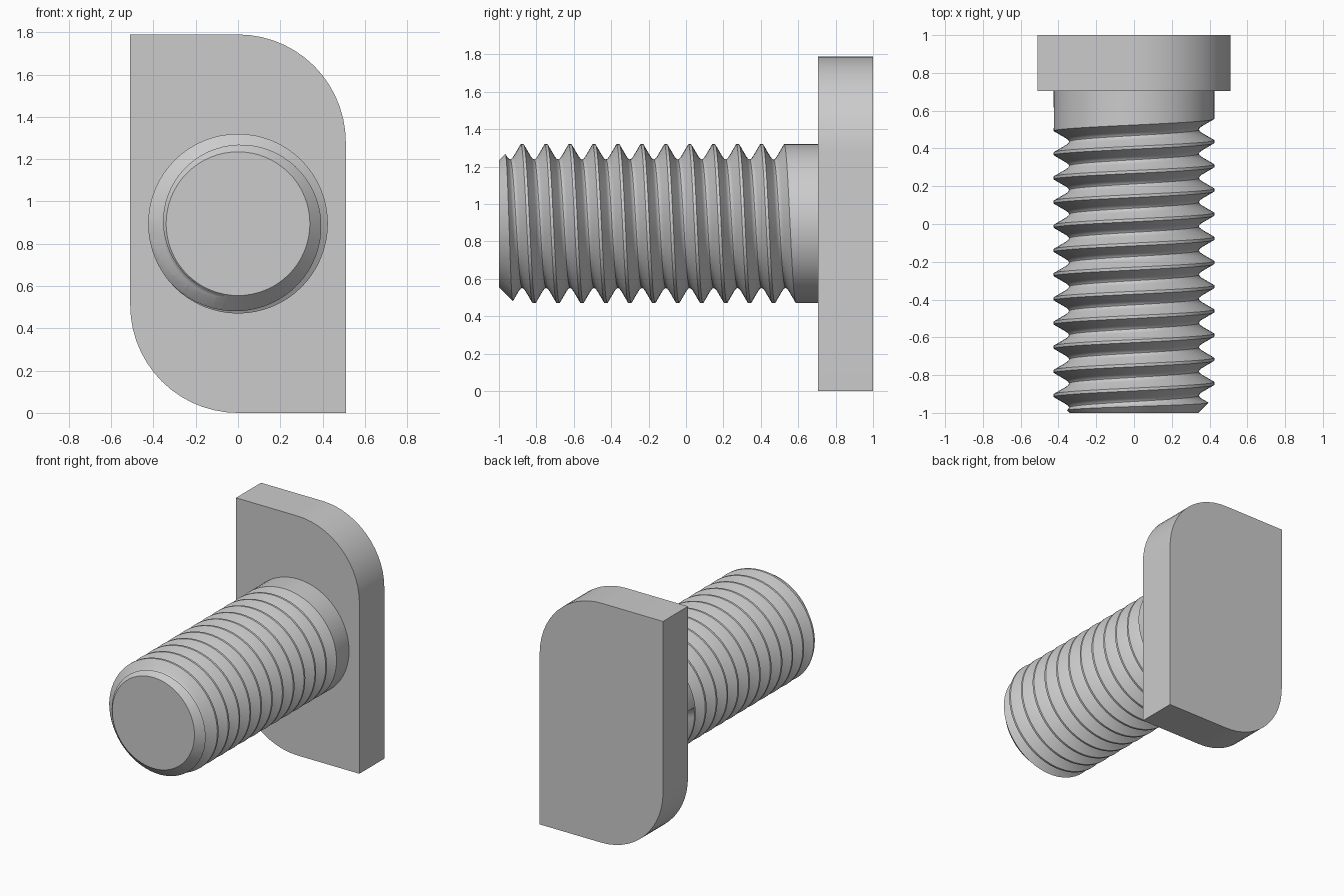
import bpy, bmesh
from math import pi, sin, cos

if "Cube" in bpy.data.objects:
    bpy.data.objects.remove(bpy.data.objects["Cube"])

ZC = 0.895              # height of the bolt axis
R, P, S = 0.425, 0.128, 64   # crest radius, thread pitch, segments per turn
FRONT, BACK = -1.1, 0.72     # thread blank limits (front is trimmed later)


def make_object(name, bm):
    bmesh.ops.recalc_face_normals(bm, faces=bm.faces)
    me = bpy.data.meshes.new(name)
    bm.to_mesh(me)
    bm.free()
    ob = bpy.data.objects.new(name, me)
    bpy.context.collection.objects.link(ob)
    return ob


def activate(ob):
    bpy.ops.object.select_all(action='DESELECT')
    ob.select_set(True)
    bpy.context.view_layer.objects.active = ob


# Head: plate with two opposite corners rounded
W, H, C = 0.51, 1.79, 0.51
N = 14
arc = [(W - C + C * cos(pi / 2 * i / N), H - C + C * sin(pi / 2 * i / N)) for i in range(N + 1)]
half = arc + [(-W, H)]
outline = half + [(-x, H - z) for x, z in half]
bm = bmesh.new()
face = bm.faces.new([bm.verts.new((x, 0.705, z)) for x, z in outline])
ext = bmesh.ops.extrude_face_region(bm, geom=[face])
bmesh.ops.translate(bm, vec=(0, 0.295, 0), verts=[v for v in ext['geom'] if isinstance(v, bmesh.types.BMVert)])
head = make_object("head", bm)

# Threaded shank: helical rows, with the last turn running out into a plain cylinder
profile = [(0.06, R), (0.35, 0.361), (0.43, 0.348), (0.5, 0.344),
           (0.57, 0.348), (0.65, 0.361), (0.94, R)]
n = len(profile)
rows = [(k + u, r if k < 0 else R) for k in range(-14, 3) for u, r in profile]
bm = bmesh.new()
cols = []
for i in range(S):
    a = -pi + 2 * pi * i / S
    col = []
    for t, r in rows:
        y = 0.532 + P * t - P * (a - pi / 2) / (2 * pi)
        if y < FRONT:
            y, r = FRONT, 0.38
        y = min(y, BACK)
        col.append(bm.verts.new((r * cos(a), y, ZC + r * sin(a))))
    cols.append(col)
for i in range(S):
    for j in range(len(rows) - 1):
        if i < S - 1:
            b0, b1 = cols[i + 1][j], cols[i + 1][j + 1]
        elif j >= n:   # the seam joins one turn further along
            b0, b1 = cols[0][j - n], cols[0][j + 1 - n]
        else:
            continue
        bm.faces.new((cols[i][j], cols[i][j + 1], b1, b0))
bmesh.ops.remove_doubles(bm, verts=bm.verts, dist=1e-5)
bmesh.ops.delete(bm, geom=[v for v in bm.verts if not v.link_faces], context='VERTS')
bmesh.ops.holes_fill(bm, edges=[e for e in bm.edges if e.is_boundary], sides=0)
shank = make_object("threaded_shank", bm)

# Chamfer envelope: cone opening backwards, then a wide cylinder
bm = bmesh.new()
rings = [[bm.verts.new((r * cos(2 * pi * i / S), y, ZC + r * sin(2 * pi * i / S))) for i in range(S)]
         for y, r in [(-1, 0.34), (-0.75, 0.59), (0.9, 0.59)]]
for lo, hi in zip(rings, rings[1:]):
    for i in range(S):
        k = (i + 1) % S
        bm.faces.new((lo[i], lo[k], hi[k], hi[i]))
bm.faces.new(rings[0])
bm.faces.new(rings[-1])
cutter = make_object("chamfer_cutter", bm)
cutter.hide_render = True

activate(shank)
mod = shank.modifiers.new("chamfer", 'BOOLEAN')
mod.operation, mod.solver, mod.object = 'INTERSECT', 'EXACT', cutter
bpy.ops.object.modifier_apply(modifier=mod.name)
bpy.data.objects.remove(cutter)

for ob, angle in ((shank, 32), (head, 30)):
    activate(ob)
    bpy.ops.object.shade_smooth_by_angle(angle=angle * pi / 180)
